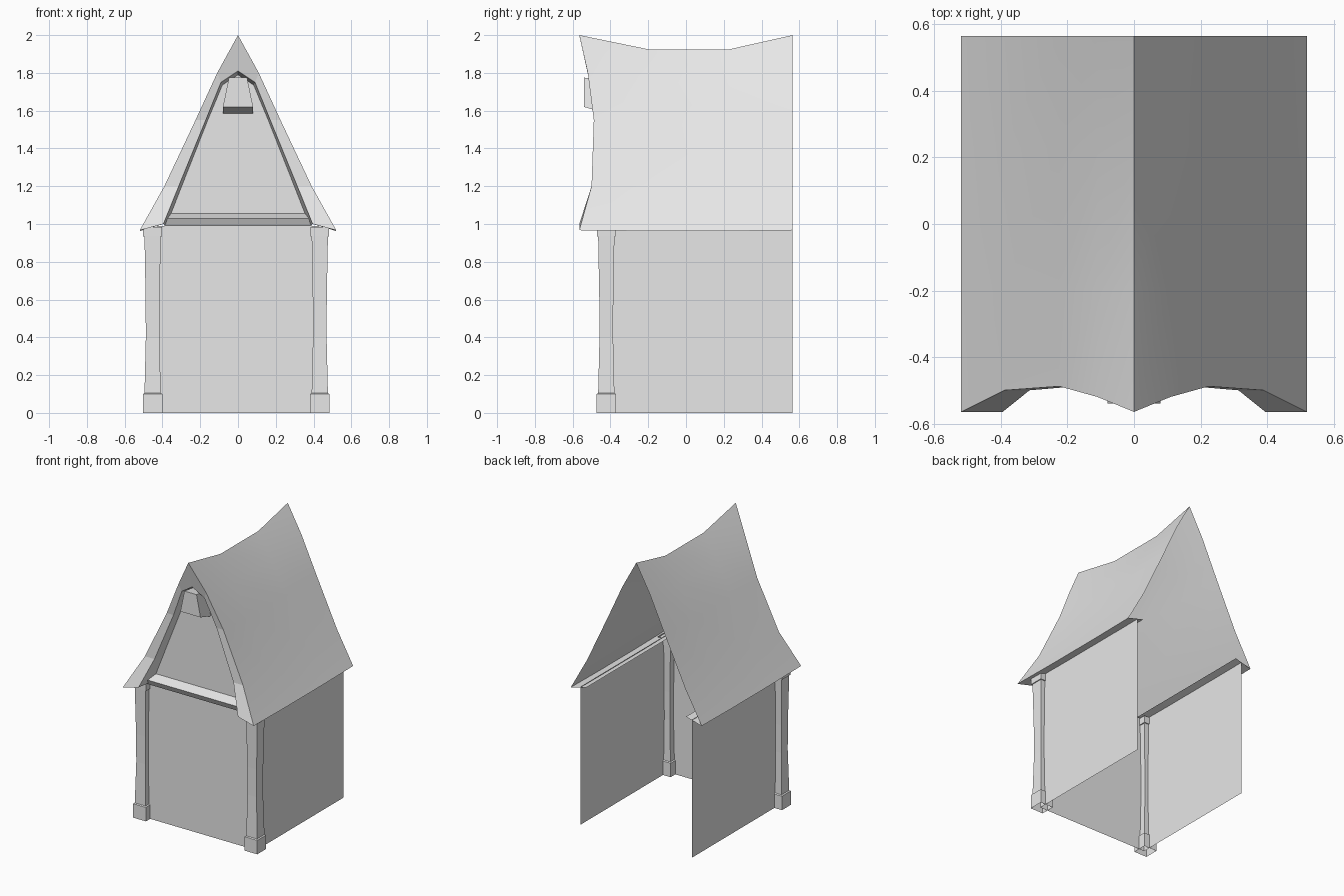
import bpy, bmesh, math

cube = bpy.data.objects.get("Cube")
if cube:
    bpy.data.objects.remove(cube, do_unlink=True)

stone = bpy.data.materials.new("plain_grey")
stone.use_nodes = True
GREY = (0.8, 0.8, 0.8, 1)
stone.diffuse_color = GREY
stone.node_tree.nodes["Principled BSDF"].inputs["Base Color"].default_value = GREY

FRONT, BACK, WALL_X, WALL_Y = -0.565, 0.565, 0.443, -0.425


def loft(name, rings, closed=False, cap_ends=False, smooth=False):
    """Skin a list of rings that all have the same number of points."""
    bm = bmesh.new()
    rows = [[bm.verts.new(p) for p in ring] for ring in rings]
    count = len(rows[0])
    for a, b in zip(rows, rows[1:]):
        for i in range(count if closed else count - 1):
            j = (i + 1) % count
            bm.faces.new((a[i], a[j], b[j], b[i]))
    if cap_ends:
        bm.faces.new(rows[0])
        bm.faces.new(rows[-1])
    bmesh.ops.remove_doubles(bm, verts=bm.verts, dist=0.0001)
    bmesh.ops.recalc_face_normals(bm, faces=bm.faces)
    mesh = bpy.data.meshes.new(name)
    bm.to_mesh(mesh)
    bm.free()
    mesh.materials.append(stone)
    obj = bpy.data.objects.new(name, mesh)
    bpy.context.collection.objects.link(obj)
    if smooth:
        bpy.ops.object.select_all(action='DESELECT')
        obj.select_set(True)
        bpy.context.view_layer.objects.active = obj
        bpy.ops.object.shade_smooth_by_angle(angle=math.radians(30))
    return obj


def mirrored(half):
    """Complete a half profile that starts on the centre line."""
    return [(-p[0], *p[1:]) for p in reversed(half[1:])] + list(half)


# Half roof profile: x, z, y of the curved front edge, sag of the middle
outer = [(0, 2.0, -0.565, 0.075), (0.11, 1.8, -0.52, 0.05),
         (0.225, 1.55, -0.488, 0.02), (0.39, 1.2, -0.5, 0.005),
         (0.52, 0.967, FRONT, 0.004)]
# Inner edge of the bargeboard, and the line where it meets the gable
inner = [(0, -0.52, 1.81), (0.09, -0.51, 1.75), (0.171, -0.488, 1.55),
         (0.314, -0.5, 1.2), (0.395, FRONT, 1.0)]
gable_edge = [(0, WALL_Y, 1.79), (0.083, WALL_Y, 1.735), (0.16, WALL_Y, 1.55),
              (0.298, WALL_Y, 1.2), (0.378, WALL_Y, 0.995)]

# Roof skin with a sagging ridge
front_edge = [(x, y, z) for x, z, y, s in outer]
sagged = [[(x, y, z - s) for x, z, _, s in outer] for y in (-0.2, 0.23)]
back_edge = [(x, BACK, z) for x, z, _, s in outer]
loft("roof", [mirrored(r) for r in (front_edge, *sagged, back_edge)], smooth=True)

# Bargeboard face and the reveal behind it
loft("bargeboard", [mirrored(front_edge), mirrored(inner)])
loft("gable_reveal", [mirrored(inner), mirrored(gable_edge)])

# Soffits under the eaves
for side, label in ((1, "left"), (-1, "right")):
    edge = [front_edge[-1], sagged[0][-1], sagged[1][-1], back_edge[-1]]
    loft(label + "_soffit", [[(side * x, y, z), (side * 0.395, y, 1.0)]
                             for x, y, z in edge])

# Gable and walls, open at the back
loft("gable", [[(-x, y, z), (x, y, z)] for x, y, z in gable_edge])
loft("walls", [[(-WALL_X, BACK, z), (-WALL_X, WALL_Y, z),
                (WALL_X, WALL_Y, z), (WALL_X, BACK, z)] for z in (0, 0.99)])

# Sloped ledge across the foot of the gable
ledge = [(WALL_Y, 0.99), (-0.472, 0.99), (-0.492, 1.03), (WALL_Y, 1.055)]
loft("ledge", [[(side * half, y, z) for (y, z), half in
                zip(ledge, (0.39, 0.39, 0.38, 0.37))] for side in (-1, 1)],
     closed=True, cap_ends=True)


# Wedge-shaped ornament under the peak
def wedge_ring(y, top, bottom):
    return [(-0.048, y, top), (0.048, y, top), (0.08, y, bottom), (-0.08, y, bottom)]


loft("peak_ornament", [wedge_ring(-0.54, 1.775, 1.62),
                       wedge_ring(WALL_Y, 1.76, 1.585)], closed=True, cap_ends=True)

# Waisted corner columns with base and cap blocks
column = [(0.051, 0), (0.051, 0.1), (0.043, 0.105), (0.036, 0.4), (0.037, 0.6),
          (0.043, 0.935), (0.05, 0.935), (0.05, 0.985)]
for cx, label in ((0.433, "left"), (-0.452, "right")):
    loft(label + "_column", [[(cx + r * i, -0.422 + r * j, z) for i, j in
                              ((-1, -1), (1, -1), (1, 1), (-1, 1))]
                             for r, z in column], closed=True)
